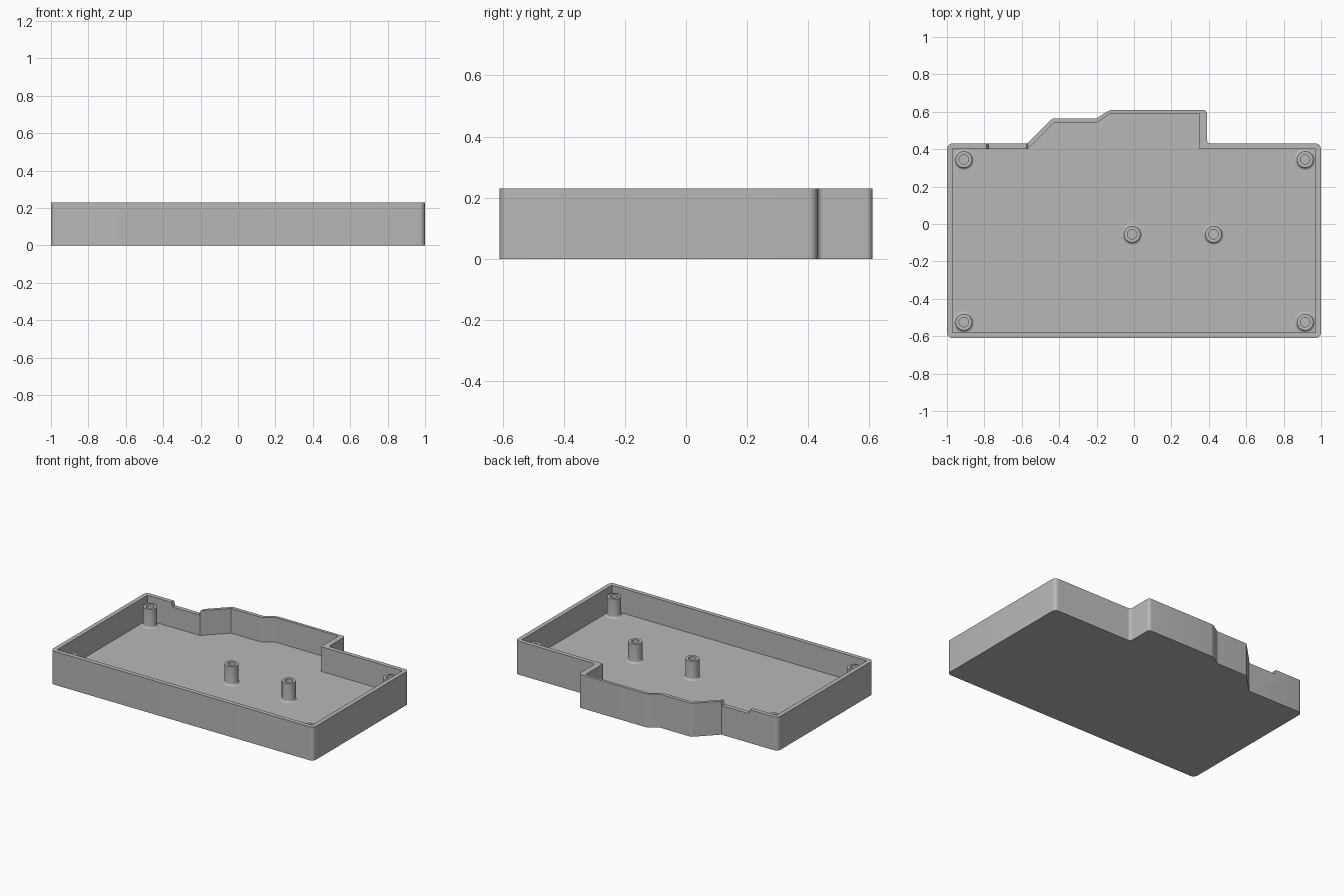
import bpy, bmesh
from math import cos, sin, pi
from mathutils import Vector

if "Cube" in bpy.data.objects:
    bpy.data.objects.remove(bpy.data.objects["Cube"], do_unlink=True)

grey = bpy.data.materials.new("Plain grey")
grey.use_nodes = True
colour = (0.48, 0.48, 0.48, 1)
grey.diffuse_color = colour
grey.node_tree.nodes["Principled BSDF"].inputs["Base Color"].default_value = colour

FLOOR, POST_TOP, TOP = 0.06, 0.19, 0.23


def finish(name, bm):
    bmesh.ops.recalc_face_normals(bm, faces=bm.faces)
    mesh = bpy.data.meshes.new(name)
    bm.to_mesh(mesh)
    bm.free()
    obj = bpy.data.objects.new(name, mesh)
    bpy.context.collection.objects.link(obj)
    mesh.materials.append(grey)
    return obj


def rounded(corners, steps=6):
    """Round each (x, y, setback) corner of an outline."""
    out = []
    for i, (x, y, r) in enumerate(corners):
        p = Vector((x, y))
        if r == 0:
            out.append(p)
            continue
        before = Vector(corners[i - 1][:2])
        after = Vector(corners[(i + 1) % len(corners)][:2])
        u, v = (before - p).normalized(), (after - p).normalized()
        a, b = p + u * r, p + v * r
        centre = p + (u + v) * (r / (1 + u.dot(v)))
        radius = (a - centre).length
        for k in range(steps + 1):
            d = (a - centre).slerp(b - centre, k / steps)
            out.append(centre + d.normalized() * radius)
    return out


def prism(name, outline, z0, z1):
    bm = bmesh.new()
    base = bm.faces.new([bm.verts.new((p[0], p[1], z0)) for p in outline])
    top = bmesh.ops.extrude_face_region(bm, geom=[base])
    verts = [g for g in top["geom"] if isinstance(g, bmesh.types.BMVert)]
    bmesh.ops.translate(bm, verts=verts, vec=(0, 0, z1 - z0))
    return finish(name, bm)


def activate(obj):
    bpy.ops.object.select_all(action='DESELECT')
    obj.select_set(True)
    bpy.context.view_layer.objects.active = obj


def cut(obj, cutter):
    activate(obj)
    mod = obj.modifiers.new("cut", 'BOOLEAN')
    mod.operation, mod.solver, mod.object = 'DIFFERENCE', 'EXACT', cutter
    bpy.ops.object.modifier_apply(modifier=mod.name)
    bpy.data.objects.remove(cutter, do_unlink=True)


def smooth(obj):
    activate(obj)
    bpy.ops.object.shade_smooth_by_angle(angle=0.5)


# Tray: rounded outer block
outer = [(-1, -0.61, 0.03), (1, -0.61, 0.03), (1, 0.43, 0.03), (0.39, 0.43, 0.02),
         (0.39, 0.61, 0.02), (-0.13, 0.61, 0.02), (-0.2, 0.565, 0),
         (-0.435, 0.565, 0.01), (-0.57, 0.43, 0), (-1, 0.43, 0.03)]
tray = prism("tray", rounded(outer), 0, TOP)

# Hollow inside with sharp corners
inner = [(-0.97, -0.58), (0.97, -0.58), (0.97, 0.4), (0.35, 0.4), (0.35, 0.59),
         (-0.125, 0.59), (-0.2, 0.54), (-0.43, 0.54), (-0.57, 0.4), (-0.97, 0.4)]
cut(tray, prism("hollow_cutter", inner, FLOOR, TOP + 0.1))

# Shallow notch in the rear wall, with sloping ends
bm = bmesh.new()
bmesh.ops.create_cube(bm, size=1)
for v in bm.verts:
    high = v.co.z > 0
    half = 0.125 if high else 0.102
    v.co = (-0.677 + (half if v.co.x > 0 else -half),
            0.445 if v.co.y > 0 else 0.385, TOP + (0.05 if high else -0.03))
cut(tray, finish("notch_cutter", bm))
smooth(tray)


# Hollow screw posts with a filleted foot
def post(name, x, y, sides=32):
    profile = [(0.025, FLOOR - 0.01), (0.025, POST_TOP), (0.044, POST_TOP)]
    fillet = 0.014
    for k in range(6):
        a = k / 5 * pi / 2
        profile.append((0.044 + fillet * (1 - cos(a)), FLOOR + fillet * (1 - sin(a))))
    profile.append((0.044 + fillet, FLOOR - 0.01))
    bm = bmesh.new()
    rings = [[bm.verts.new((x + r * cos(2 * pi * i / sides), y + r * sin(2 * pi * i / sides), z))
              for i in range(sides)] for r, z in profile]
    for n, low in enumerate(rings):
        high = rings[(n + 1) % len(rings)]
        for i in range(sides):
            j = (i + 1) % sides
            bm.faces.new((low[i], low[j], high[j], high[i]))
    smooth(finish(name, bm))


for side, x in (("right", -0.91), ("left", 0.915)):
    for end, y in (("front", -0.525), ("rear", 0.345)):
        post(f"{end}_{side}_post", x, y)
post("centre_post", -0.01, -0.055)
post("centre_left_post", 0.425, -0.055)
